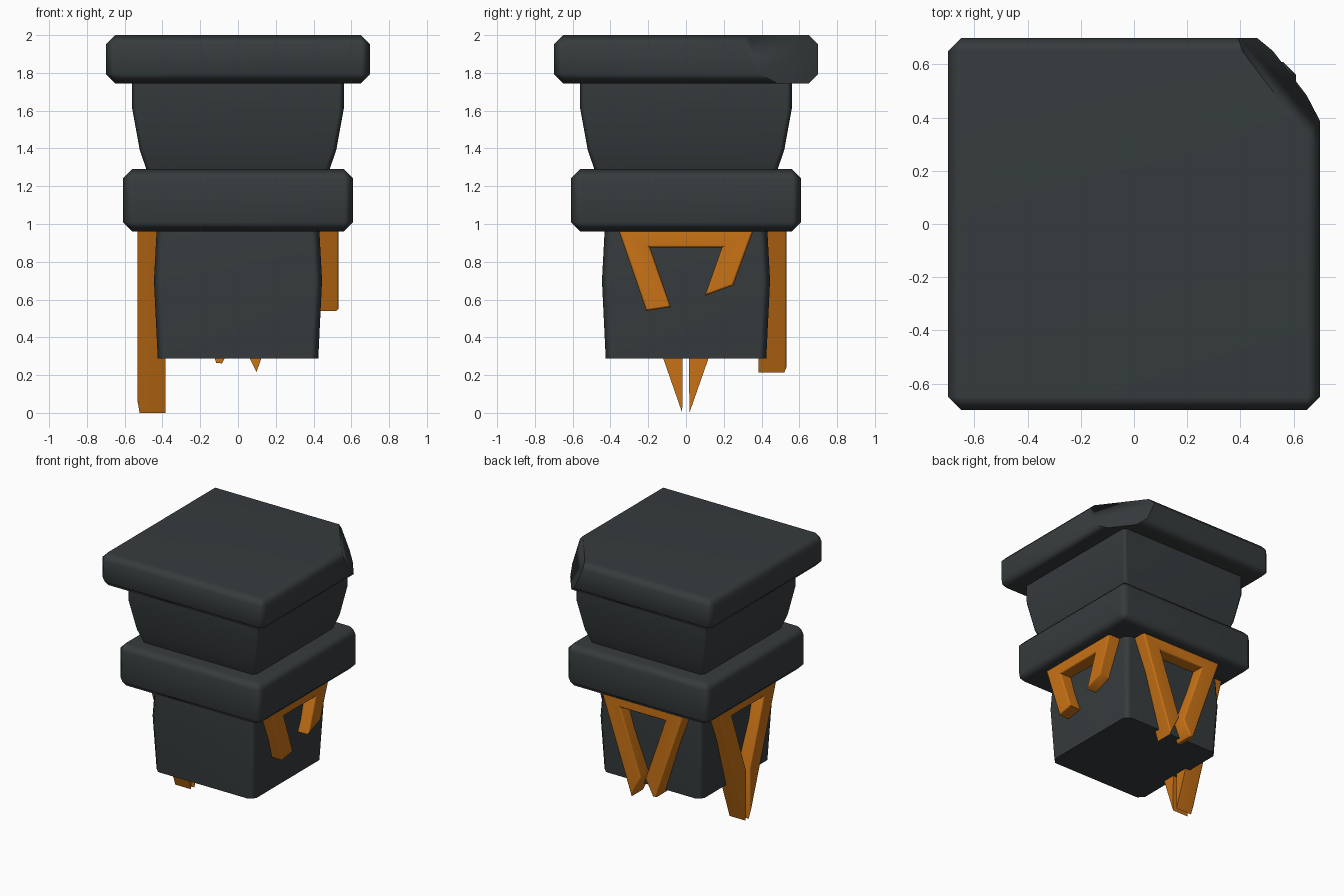
import bpy, bmesh, math
from mathutils import Vector

if "Cube" in bpy.data.objects:
    bpy.data.objects.remove(bpy.data.objects["Cube"])


def material(name, rgb):
    m = bpy.data.materials.new(name)
    m.diffuse_color = (*rgb, 1)
    m.use_nodes = True
    m.node_tree.nodes["Principled BSDF"].inputs["Base Color"].default_value = m.diffuse_color
    return m


STONE = material("dark_stone", (0.037, 0.044, 0.047))
ORANGE = material("orange_trim", (0.58, 0.17, 0.008))


def finish(name, bm, mat, angle):
    bmesh.ops.recalc_face_normals(bm, faces=bm.faces[:])
    me = bpy.data.meshes.new(name)
    bm.to_mesh(me)
    bm.free()
    ob = bpy.data.objects.new(name, me)
    bpy.context.collection.objects.link(ob)
    me.materials.append(mat)
    bpy.ops.object.select_all(action='DESELECT')
    ob.select_set(True)
    bpy.context.view_layer.objects.active = ob
    bpy.ops.object.shade_smooth_by_angle(angle=math.radians(angle))
    wn = ob.modifiers.new("weighted_normals", 'WEIGHTED_NORMAL')
    wn.keep_sharp = True
    return ob


def slab(name, half, z0, z1, chip=None):
    """Square plate with chamfered edges and an optional broken corner."""
    bm = bmesh.new()
    bmesh.ops.create_cube(bm, size=1)
    for v in bm.verts:
        v.co = Vector((v.co.x * 2 * half, v.co.y * 2 * half,
                       z0 + (v.co.z + 0.5) * (z1 - z0)))
    bmesh.ops.bevel(bm, geom=bm.edges[:], offset=0.05, segments=1,
                    affect='EDGES', profile=0.5)
    if chip:
        point, normal = chip
        cut = bmesh.ops.bisect_plane(
            bm, geom=bm.verts[:] + bm.edges[:] + bm.faces[:],
            plane_co=point, plane_no=normal, clear_outer=True)
        edges = [e for e in cut['geom_cut'] if isinstance(e, bmesh.types.BMEdge)]
        bmesh.ops.contextual_create(bm, geom=edges)
    return finish(name, bm, STONE, 46)


def block(name, sections, corner):
    """Square column lofted through (half width, z) sections."""
    bm = bmesh.new()
    rings = []
    for h, z in sections:
        c = h - corner
        pts = [(c, -h), (h, -c), (h, c), (c, h), (-c, h), (-h, c), (-h, -c), (-c, -h)]
        rings.append([bm.verts.new((x, y, z)) for x, y in pts])
    for a, b in zip(rings, rings[1:]):
        for i in range(8):
            j = (i + 1) % 8
            bm.faces.new((a[i], a[j], b[j], b[i]))
    bm.faces.new(rings[0])
    bm.faces.new(rings[-1])
    return finish(name, bm, STONE, 50)


def bracket(name, outline, place):
    """Triangular trim: outline in (sideways, z), extruded outward from the body."""
    bm = bmesh.new()
    inner = [bm.verts.new(place(u, 0.385, z)) for u, z in outline]
    outer = [bm.verts.new(place(u, 0.533, z)) for u, z in outline]
    n = len(outline)
    bm.faces.new(inner)
    front = bm.faces.new(outer)
    for i in range(n):
        j = (i + 1) % n
        bm.faces.new((inner[i], inner[j], outer[j], outer[i]))
    bmesh.ops.recalc_face_normals(bm, faces=bm.faces[:])
    bmesh.ops.bevel(bm, geom=list(front.edges), offset=0.012, segments=1,
                    affect='EDGES', profile=0.5)
    return finish(name, bm, ORANGE, 46)


# Top plate with its broken back right corner, and the collar
slab("top_plate", 0.70, 1.745, 2.0,
     chip=((0.65, 0.33, 2.0), (0.33, 0.25, 0.15)))
slab("collar", 0.61, 0.96, 1.29)

# Tapered neck and lower body
block("neck", [(0.48, 1.28), (0.485, 1.29), (0.52, 1.39), (0.56, 1.61), (0.56, 1.76)], 0.025)
block("lower_body", [(0.425, 0.288), (0.445, 0.70), (0.43, 0.98)], 0.04)

# Shared top bar and hole of the brackets; each side ends its legs differently
TOP_L, TOP_R = (-0.358, 0.97), (0.358, 0.97)
HOLE = [(-0.19, 0.875), (0.19, 0.875)]


def legs(left, right):
    return [TOP_L] + left + HOLE + right + [TOP_R]


bracket("left_bracket",
        legs([(-0.02, 0.0), (-0.018, 0.385)], [(0.015, 0.385), (0.018, 0.0)]),
        lambda u, d, z: (-d, u, z))
bracket("right_bracket",
        legs([(-0.21, 0.54), (-0.08, 0.56)], [(0.10, 0.62), (0.25, 0.675)]),
        lambda u, d, z: (d, u, z))
bracket("back_bracket",
        legs([(-0.115, 0.265), (-0.085, 0.262), (-0.02, 0.385)],
             [(0.015, 0.385), (0.098, 0.215)]),
        lambda u, d, z: (u, d, z))
